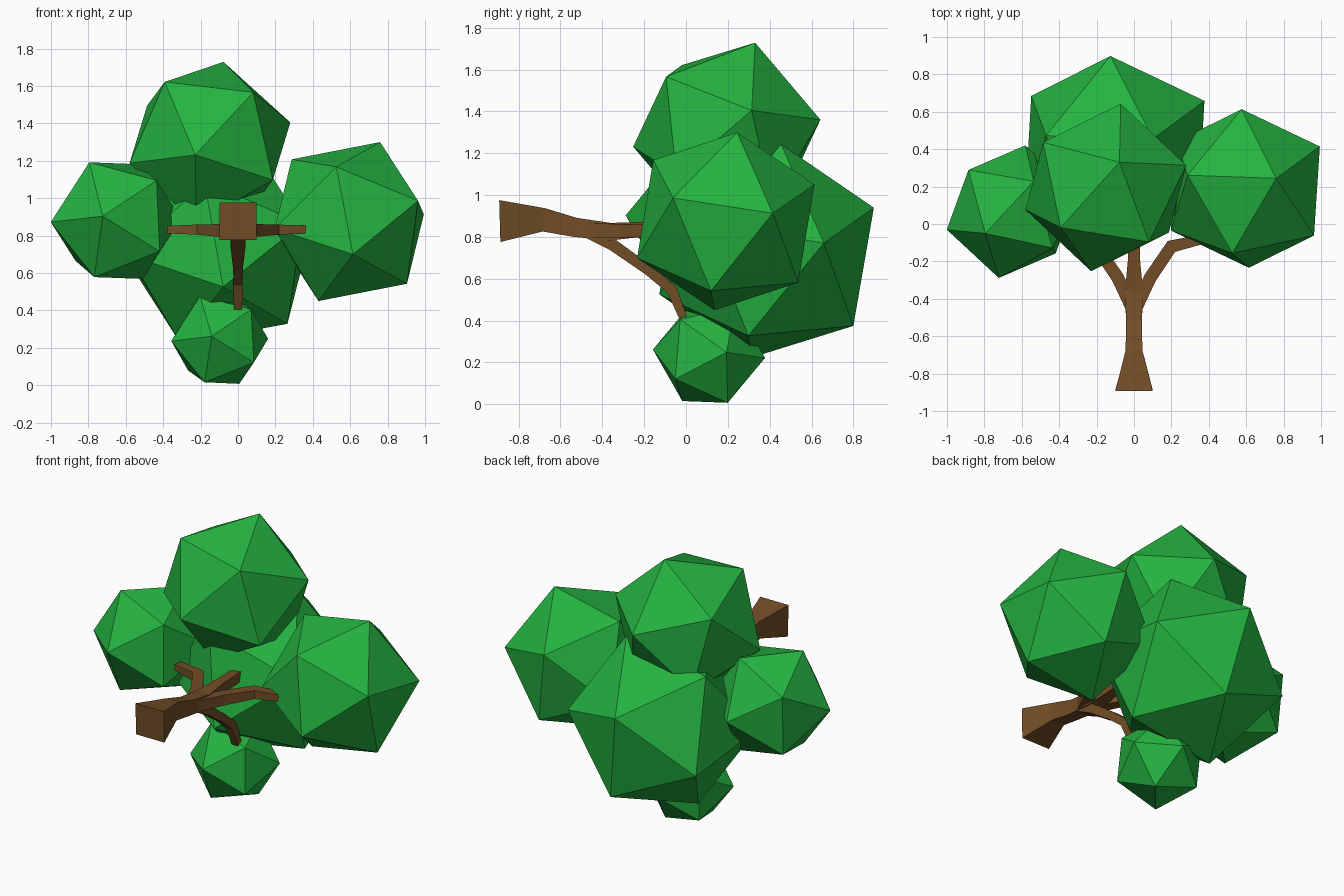
import bpy, bmesh, math
from mathutils import Vector

if "Cube" in bpy.data.objects:
    bpy.data.objects.remove(bpy.data.objects["Cube"])


def material(name, rgb):
    m = bpy.data.materials.new(name)
    m.diffuse_color = (*rgb, 1)
    m.use_nodes = True
    m.node_tree.nodes["Principled BSDF"].inputs["Base Color"].default_value = m.diffuse_color
    return m


LEAF = material("leaf_green", (0.018, 0.45, 0.052))
BARK = material("bark_brown", (0.17, 0.075, 0.02))


def finish(name, bm, mat):
    bmesh.ops.recalc_face_normals(bm, faces=bm.faces[:])
    me = bpy.data.meshes.new(name)
    bm.to_mesh(me)
    bm.free()
    me.materials.append(mat)
    ob = bpy.data.objects.new(name, me)
    bpy.context.collection.objects.link(ob)
    return ob


def foliage(name, center, radius, v1, v2):
    """Icosahedron turned so that v1 and v2 point at two neighbouring corners."""
    c = Vector(center)
    a = Vector(v1).normalized()
    b = Vector(v2)
    b = (b - a * b.dot(a)).normalized()
    d = a.cross(b)
    pts = [a]
    for k in range(5):
        t = math.radians(72 * k)
        pts.append((a + 2 * (math.cos(t) * b + math.sin(t) * d)) / math.sqrt(5))
    bm = bmesh.new()
    for p in pts:
        bm.verts.new(c + p * radius)
        bm.verts.new(c - p * radius)
    bmesh.ops.convex_hull(bm, input=bm.verts[:])
    finish(name, bm, LEAF)


def limb(name, path):
    """Four-sided limb along points (x, y, z, half width, half height)."""
    bm = bmesh.new()
    pos = [Vector(p[:3]) for p in path]
    rings = []
    for i, p in enumerate(path):
        t = Vector((0, 0, 0))
        if i > 0:
            t += (pos[i] - pos[i - 1]).normalized()
        if i < len(path) - 1:
            t += (pos[i + 1] - pos[i]).normalized()
        t.normalize()
        side = t.cross(Vector((0, 0, 1))).normalized()
        up = side.cross(t)
        rings.append([bm.verts.new(pos[i] + side * p[3] * sx + up * p[4] * sz)
                      for sx, sz in ((-1, -1), (1, -1), (1, 1), (-1, 1))])
    for r, s in zip(rings, rings[1:]):
        for k in range(4):
            n = (k + 1) % 4
            bm.faces.new((r[k], r[n], s[n], s[k]))
    bm.faces.new(rings[0])
    bm.faces.new(rings[-1])
    finish(name, bm, BARK)


# Foliage clumps
foliage("foliage_left", (-0.652, 0.066, 0.88), 0.362, (-0.348, -0.096, -0.008), (-0.065, -0.355, 0.024))
foliage("foliage_upper", (-0.15, 0.195, 1.296), 0.459, (0.072, 0.135, 0.431), (-0.243, -0.215, 0.329))
foliage("foliage_right", (0.595, 0.19, 0.875), 0.459, (0.165, 0.054, 0.425), (-0.068, -0.345, 0.295))
foliage("foliage_back", (-0.103, 0.385, 0.733), 0.5535, (-0.023, 0.513, 0.207), (0.077, 0.415, -0.357))
foliage("foliage_lower", (-0.098, 0.11, 0.242), 0.272, (-0.042, -0.268, 0.02), (-0.261, -0.077, -0.007))

# Trunk with flared square foot, running straight back into the middle branch
limb("trunk", [(0, -0.89, 0.876, 0.1, 0.1), (0, -0.68, 0.882, 0.045, 0.056),
               (0, -0.53, 0.846, 0.042, 0.046), (0, -0.36, 0.825, 0.048, 0.042),
               (0, -0.2, 0.838, 0.033, 0.035), (0, 0.01, 0.848, 0.028, 0.03)])

# Side branches, mirrored
for s, name in ((1, "branch_right"), (-1, "branch_left")):
    limb(name, [(s * 0.01, -0.46, 0.832, 0.03, 0.035), (s * 0.085, -0.29, 0.828, 0.034, 0.033),
                (s * 0.2, -0.12, 0.832, 0.035, 0.027), (s * 0.37, -0.08, 0.832, 0.026, 0.02)])

# Drooping branch
limb("branch_lower", [(0, -0.47, 0.825, 0.042, 0.03), (0, -0.35, 0.762, 0.04, 0.028),
                      (0, -0.18, 0.642, 0.026, 0.025), (0, -0.068, 0.548, 0.024, 0.025),
                      (0, -0.012, 0.41, 0.022, 0.019)])
